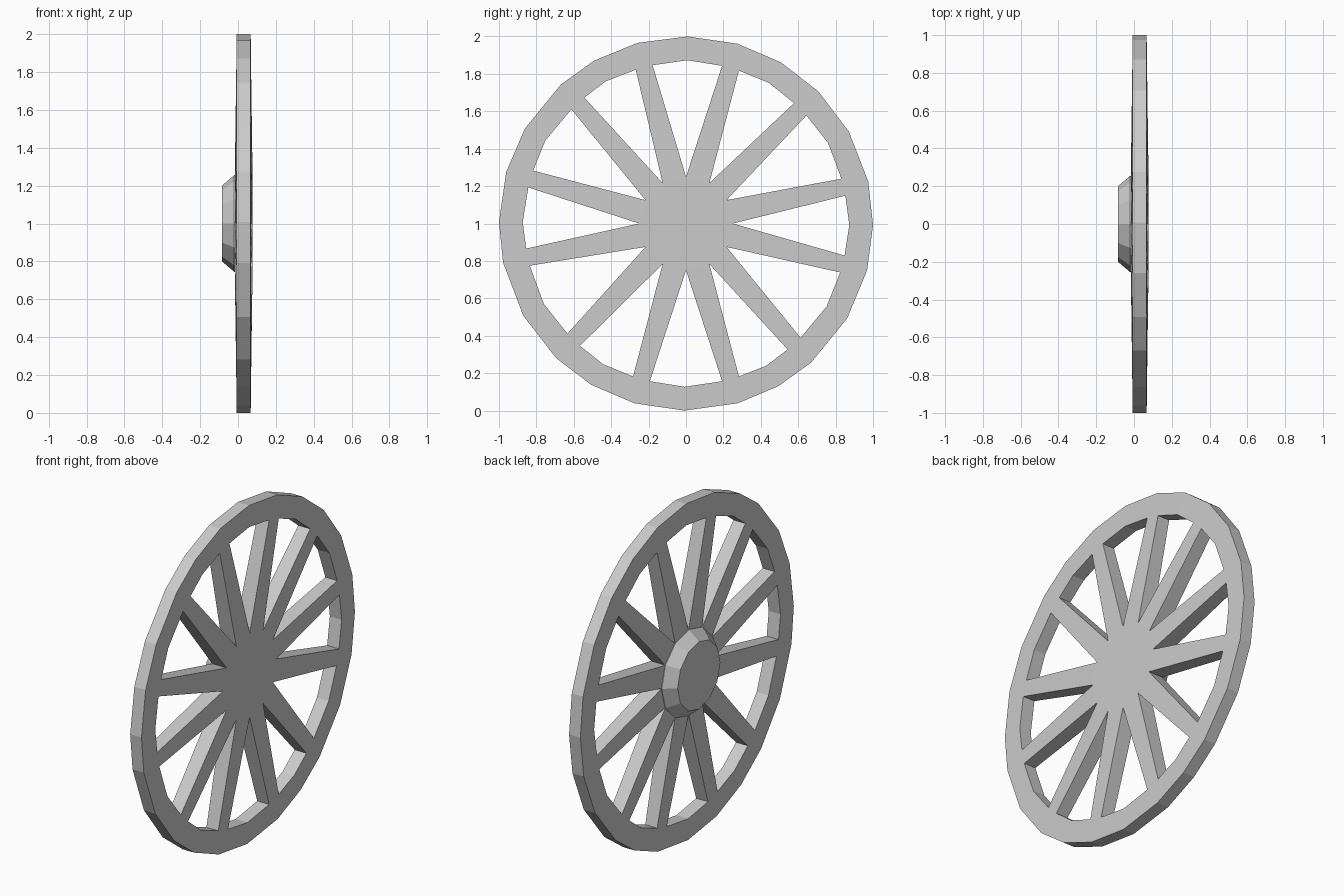
import bpy, bmesh
from math import sin, cos, radians

cube = bpy.data.objects.get("Cube")
if cube:
    bpy.data.objects.remove(cube)

grey = bpy.data.materials.new("light_grey")
grey.use_nodes = True
grey.diffuse_color = (0.6, 0.6, 0.6, 1)
grey.node_tree.nodes["Principled BSDF"].inputs["Base Color"].default_value = (0.6, 0.6, 0.6, 1)

MID_X = 0.03
HUB_R, HOLE_R, MID_R, RIM_R = 0.25, 0.865, 0.873, 1.0
SPOKES = [16, 45, 77, 104.5, 138, 164, 196, 224, 258, 286, 318, 345]  # hand-set spoke angles
N = len(SPOKES)


def point(x, angle, r):
    """Point on the wheel, angle measured from the top towards the back."""
    a = radians(angle)
    return (x, r * sin(a), 1 + r * cos(a))


def finish(bm, name):
    bmesh.ops.recalc_face_normals(bm, faces=bm.faces)
    mesh = bpy.data.meshes.new(name)
    bm.to_mesh(mesh)
    bm.free()
    mesh.materials.append(grey)
    obj = bpy.data.objects.new(name, mesh)
    bpy.context.collection.objects.link(obj)


# Rim and spokes: one openwork plate, slightly thicker towards the hub
bm = bmesh.new()
partner = {}


def pair(angle, r):
    half = 0.047 - 0.010 * (r - HUB_R) / (RIM_R - HUB_R)
    a = bm.verts.new(point(MID_X + half, angle, r))
    partner[a] = bm.verts.new(point(MID_X - half, angle, r))
    return a


def plate(*verts):
    bm.faces.new(verts)
    bm.faces.new([partner[v] for v in reversed(verts)])


step = 360 / N
apex = [pair(k * step, HUB_R) for k in range(N)]
mid_in = [pair(k * step + 0.5, MID_R) for k in range(N)]
mid_out = [pair(k * step + 0.5, RIM_R) for k in range(N)]
before = [pair(a - 3.1, HOLE_R) for a in SPOKES]
after = [pair(a + 3.1, HOLE_R) for a in SPOKES]
tip = [pair(a, RIM_R) for a in SPOKES]

plate(*apex)
for k in range(N):
    n = (k + 1) % N
    plate(apex[k], before[k], after[k], apex[n])
    plate(before[k], tip[k], after[k])
    plate(mid_in[k], mid_out[k], tip[k], before[k])
    plate(after[k], tip[k], mid_out[n], mid_in[n])

# Walls around the rim and inside the holes
for e in [e for e in bm.edges if e.is_boundary and e.verts[0] in partner]:
    a, b = e.verts
    bm.faces.new((a, b, partner[b], partner[a]))
finish(bm, "wheel_rim_and_spokes")

# Hub: bevelled cap standing out on one side
bm = bmesh.new()
rings = [[bm.verts.new(point(x, k * step, r)) for k in range(N)]
         for x, r in ((-0.01, 0.255), (-0.02, 0.255), (-0.085, 0.2))]
for low, high in zip(rings, rings[1:]):
    for k in range(N):
        n = (k + 1) % N
        bm.faces.new((low[k], low[n], high[n], high[k]))
bm.faces.new(rings[0])
bm.faces.new(rings[-1])
finish(bm, "hub_cap")
